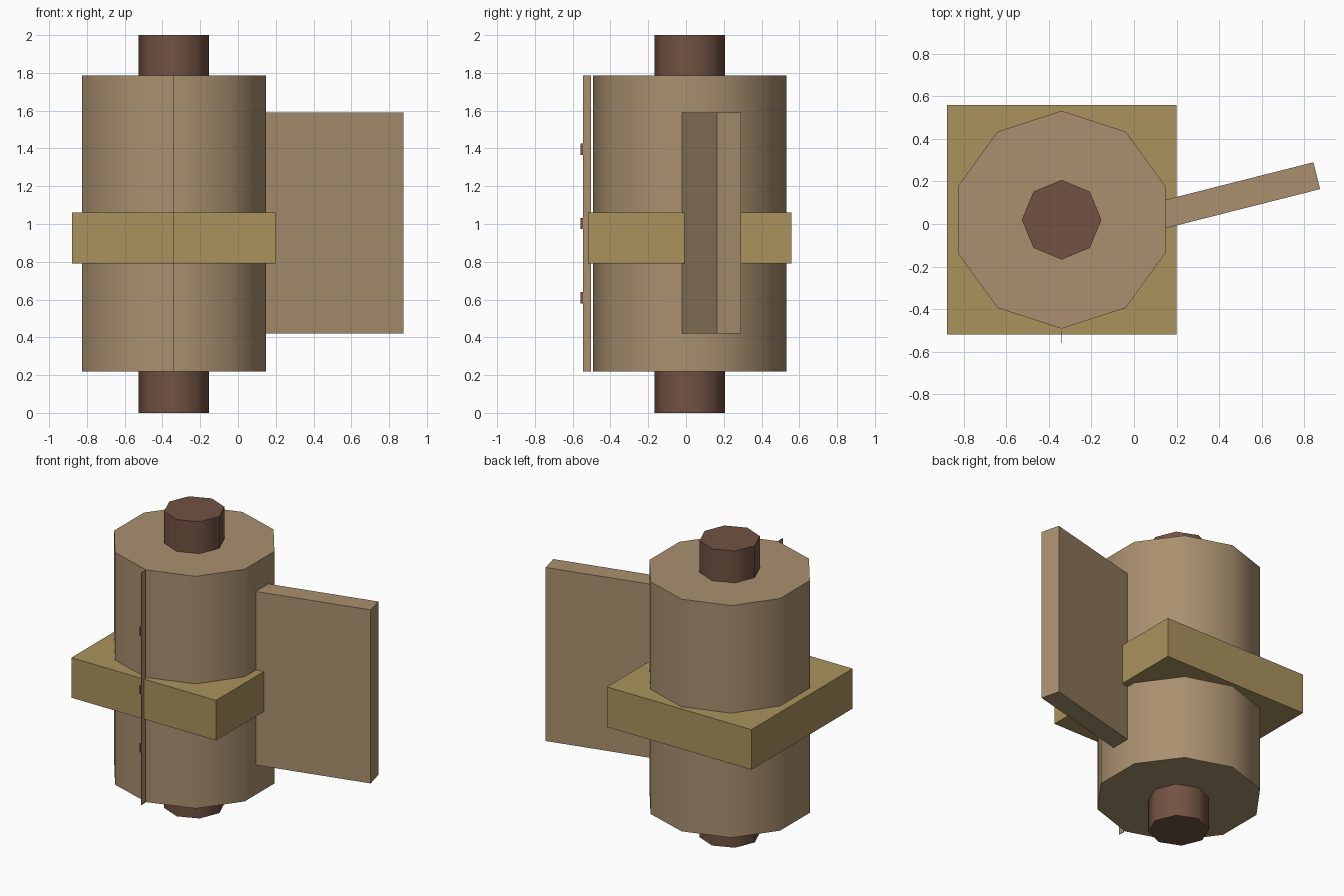
import bpy
from math import radians, cos, sin

if "Cube" in bpy.data.objects:
    bpy.data.objects.remove(bpy.data.objects["Cube"])

CX, CY = -0.34, 0.02  # shared axis of barrel, pin and band


def material(name, rgb):
    m = bpy.data.materials.new(name)
    m.diffuse_color = (*rgb, 1)
    m.use_nodes = True
    m.node_tree.nodes["Principled BSDF"].inputs["Base Color"].default_value = m.diffuse_color
    return m


TAN = material("tan", (0.40, 0.28, 0.16))
BRASS = material("brass", (0.40, 0.29, 0.11))
BROWN = material("brown", (0.17, 0.085, 0.055))


def prism(name, sides, radius, z0, z1, mat):
    bpy.ops.mesh.primitive_cylinder_add(vertices=sides, radius=radius, depth=z1 - z0,
                                        location=(CX, CY, (z0 + z1) / 2))
    ob = bpy.context.object
    ob.name = name
    ob.data.materials.append(mat)
    bpy.ops.object.shade_smooth_by_angle(angle=radians(60))
    return ob


def box(name, size, center, mat, turn=0):
    bpy.ops.mesh.primitive_cube_add(size=1, location=center, rotation=(0, 0, turn))
    ob = bpy.context.object
    ob.name = name
    ob.scale = size
    bpy.ops.object.transform_apply(location=False, rotation=False, scale=True)
    ob.data.materials.append(mat)
    return ob


# Barrel and the pin running through it
prism("barrel", 10, 0.512, 0.22, 1.785, TAN)
prism("pin", 8, 0.187, 0, 2, BROWN)

# Square band around the middle
box("band", (1.078, 1.078, 0.27), (CX, CY, 0.925), BRASS)

# Angled leaf, running from inside the barrel to its outer end
turn, length = radians(14.2), 0.8
box("leaf", (length, 0.13, 1.17),
    (0.859 - cos(turn) * length / 2, 0.227 - sin(turn) * length / 2, 1.005), TAN, turn)

# Paper-thin strip at the front with three small studs
box("front_strip", (0.003, 0.043, 1.565), (CX, -0.5235, 1.0025), TAN)
for i in range(3):
    box(f"strip_stud_{i + 1}", (0.003, 0.015, 0.06), (CX, -0.5515, 0.61 + 0.393 * i), BROWN)
